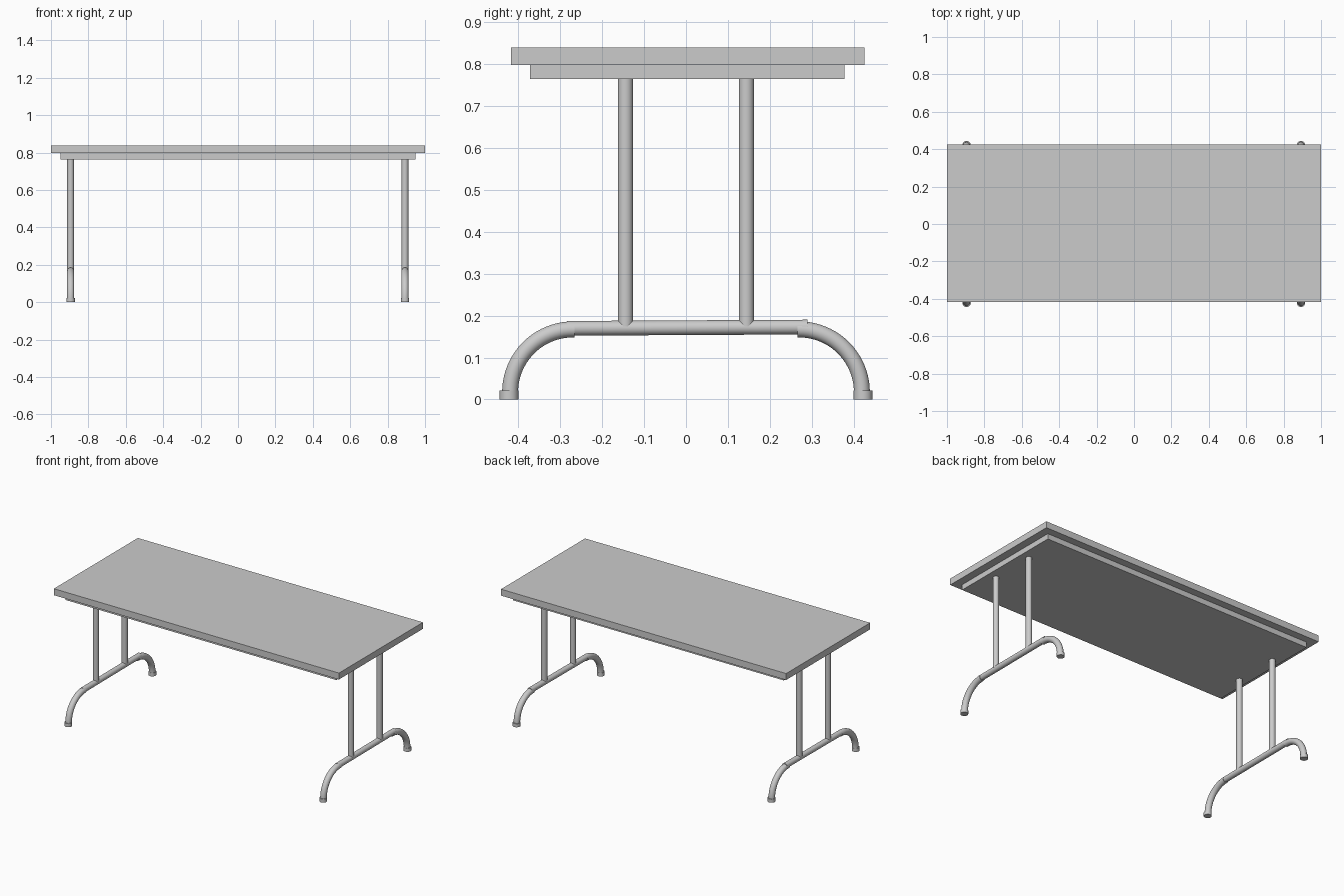
import bpy, bmesh, math
from mathutils import Vector

if "Cube" in bpy.data.objects:
    bpy.data.objects.remove(bpy.data.objects["Cube"])

SIDES = 32


def finish(name, bm, smooth=False):
    bmesh.ops.recalc_face_normals(bm, faces=bm.faces)
    mesh = bpy.data.meshes.new(name)
    bm.to_mesh(mesh)
    bm.free()
    ob = bpy.data.objects.new(name, mesh)
    bpy.context.collection.objects.link(ob)
    if smooth:
        bpy.ops.object.select_all(action='DESELECT')
        ob.select_set(True)
        bpy.context.view_layer.objects.active = ob
        bpy.ops.object.shade_smooth_by_angle(angle=math.radians(40))
    return ob


def box(name, lo, hi):
    bm = bmesh.new()
    bmesh.ops.create_cube(bm, size=1)
    for v in bm.verts:
        v.co = [lo[i] + (v.co[i] + 0.5) * (hi[i] - lo[i]) for i in range(3)]
    return finish(name, bm)


def tube(name, x, path, radius):
    """Capped round tube along a path of (y, z) points at constant x."""
    bm = bmesh.new()
    pts = [Vector((x, y, z)) for y, z in path]
    rings = []
    for i, p in enumerate(pts):
        t = (pts[min(i + 1, len(pts) - 1)] - pts[max(i - 1, 0)]).normalized()
        side = Vector((1, 0, 0))
        up = t.cross(side)
        rings.append([bm.verts.new(p + radius * (math.cos(a) * side + math.sin(a) * up))
                      for a in (2 * math.pi * k / SIDES for k in range(SIDES))])
    for a, b in zip(rings, rings[1:]):
        for k in range(SIDES):
            n = (k + 1) % SIDES
            bm.faces.new((a[k], a[n], b[n], b[k]))
    bm.faces.new(rings[0])
    bm.faces.new(rings[-1])
    return finish(name, bm, True)


# Table top and the solid slab beneath it
box("table_top", (-1, -0.417, 0.797), (1, 0.425, 0.838))
box("under_frame", (-0.95, -0.372, 0.763), (0.95, 0.378, 0.797))

# Quarter bend from the crossbar down to the foot
R, CY, CZ = 0.15, 0.269, 0.017
bend = [(CY - 0.004, CZ + R)]
bend += [(CY + R * math.sin(a), CZ + R * math.cos(a))
         for a in (math.pi / 2 * i / 20 for i in range(21))]
bend.append((CY + R, 0.005))

# Leg assembly at each end of the table
for end, x in (("left", -0.895), ("right", 0.893)):
    tube(f"{end}_crossbar", x, [(-0.283, 0.1695), (0.29, 0.1725)], 0.0175)
    for pos, s in (("front", -1), ("back", 1)):
        tube(f"{end}_{pos}_post", x, [(s * 0.144, 0.174), (s * 0.144, 0.765)], 0.018)
        tube(f"{end}_{pos}_bent_leg", x, [(s * y, z) for y, z in bend], 0.019)
        tube(f"{end}_{pos}_foot_cap", x, [(s * 0.4215, 0), (s * 0.4215, 0.022)], 0.0225)
